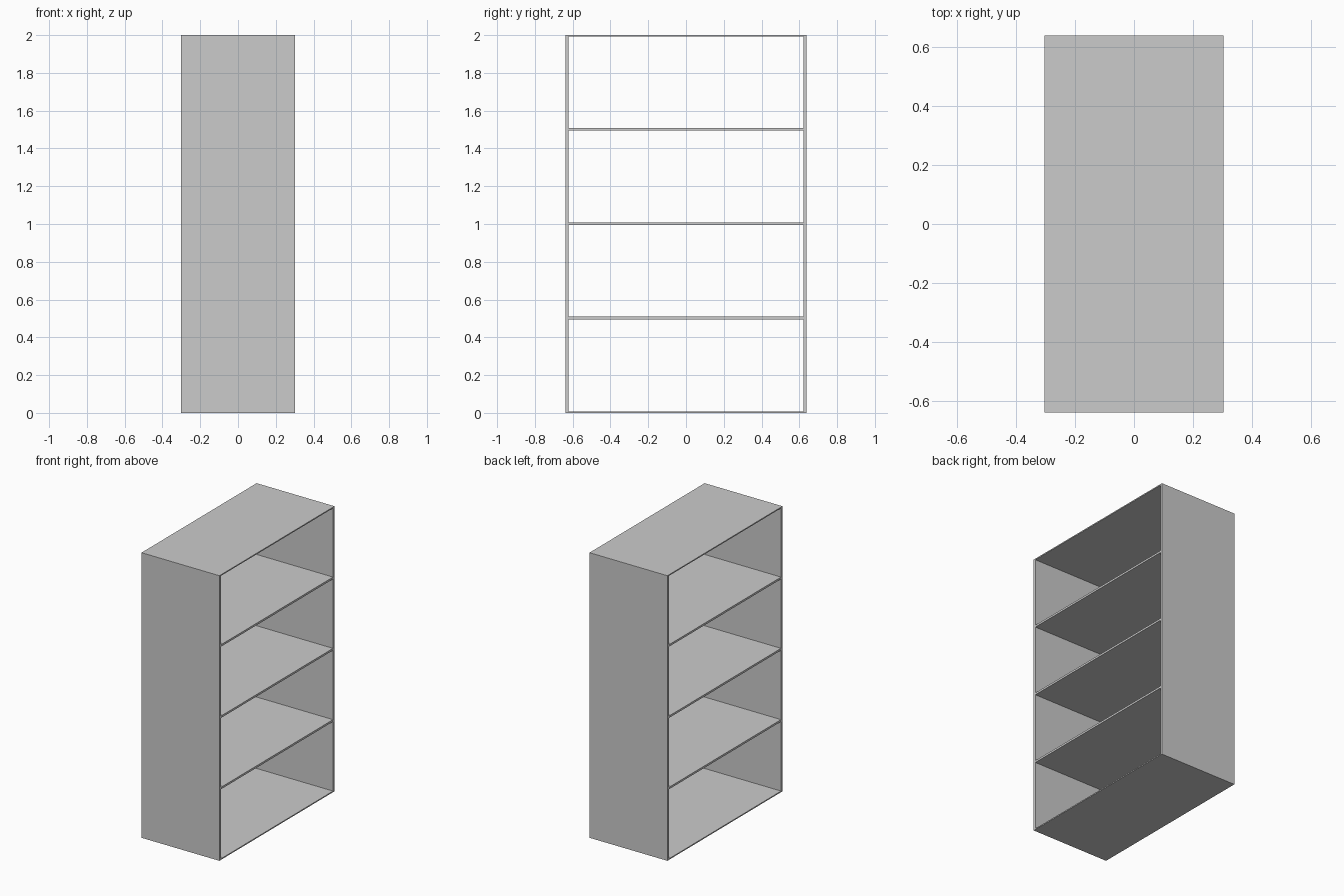
import bpy

if "Cube" in bpy.data.objects:
    bpy.data.objects.remove(bpy.data.objects["Cube"])

DEPTH, WIDTH, HEIGHT = 0.604, 1.276, 2.0
SIDE, SHELF, CAP = 0.016, 0.014, 0.008


def board(name, size, loc):
    bpy.ops.mesh.primitive_cube_add(size=1, location=loc)
    ob = bpy.context.object
    ob.name = name
    ob.scale = size
    bpy.ops.object.transform_apply(location=False, rotation=False, scale=True)
    return ob


# Upright side panels
for name, s in (("side_panel_front", -1), ("side_panel_back", 1)):
    board(name, (DEPTH, SIDE, HEIGHT), (0, s * (WIDTH - SIDE) / 2, HEIGHT / 2))

# Bottom and top boards, fitted between the sides
inner = WIDTH - 2 * SIDE
board("bottom_board", (DEPTH, inner, CAP), (0, 0, CAP / 2))
board("top_board", (DEPTH, inner, CAP), (0, 0, HEIGHT - CAP / 2))

# Three evenly spaced shelves, open on both long faces
for i in range(1, 4):
    board(f"shelf_{i}", (DEPTH, inner, SHELF), (0, 0, i * 0.5 + 0.002))
